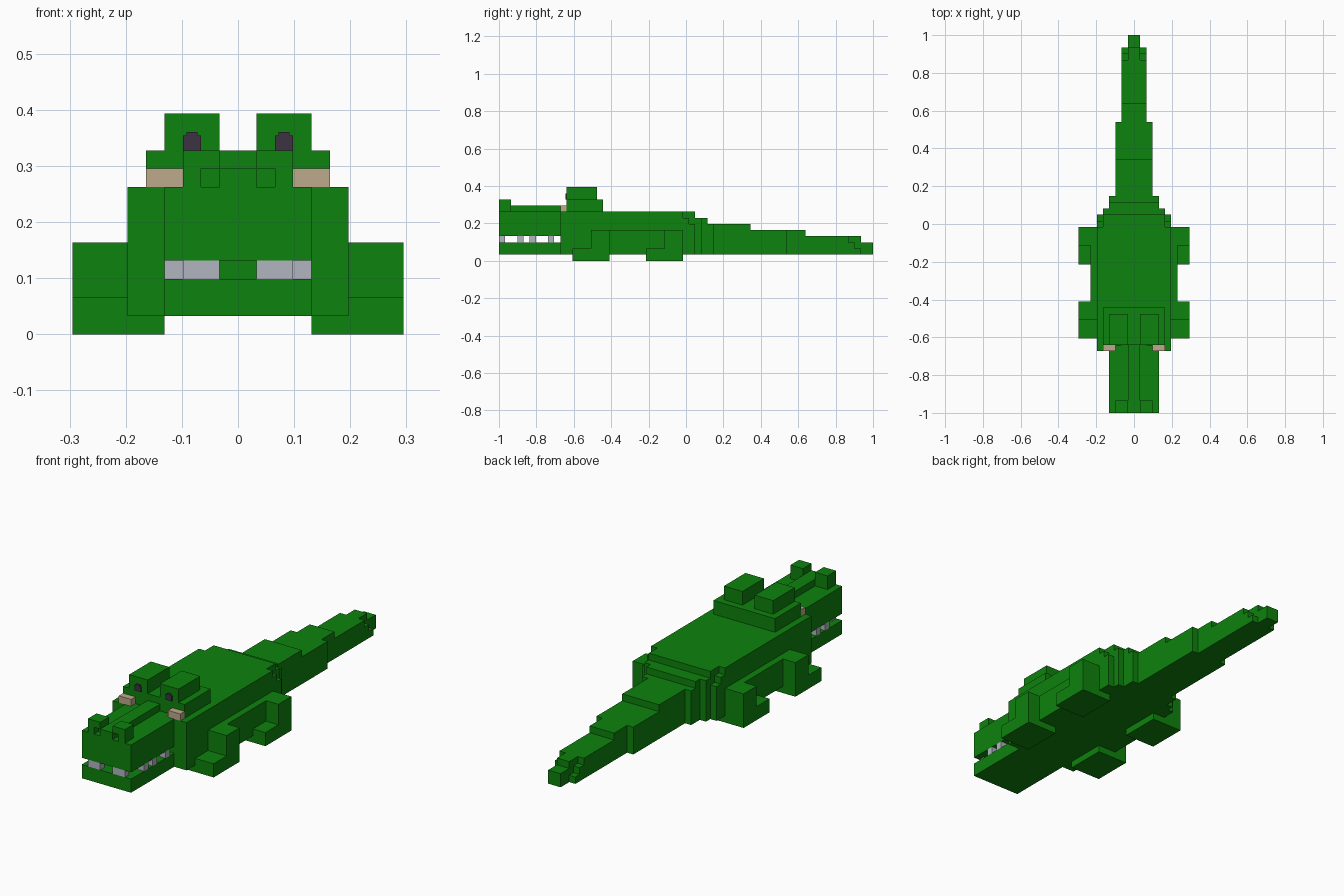
import bpy
import bmesh

cube = bpy.data.objects.get("Cube")
if cube:
    bpy.data.objects.remove(cube, do_unlink=True)

U = 2 / 61        # size of one block
MID = 30.5        # half the length in blocks


def material(name, color):
    m = bpy.data.materials.new(name)
    m.use_nodes = True
    m.diffuse_color = (*color, 1)
    bsdf = m.node_tree.nodes["Principled BSDF"]
    bsdf.inputs["Base Color"].default_value = (*color, 1)
    bsdf.inputs["Roughness"].default_value = 0.9
    return m


GREEN = material("green", (0.004, 0.225, 0.004))
TOOTH = material("tooth_grey", (0.44, 0.46, 0.52))
TAN = material("tan", (0.51, 0.40, 0.26))
DARK = material("pupil_dark", (0.045, 0.032, 0.055))


def blocks(name, mat, boxes):
    """One object from boxes (x0, x1, y0, y1, z0, z1) in block units."""
    bm = bmesh.new()
    for x0, x1, y0, y1, z0, z1 in boxes:
        x0, x1 = min(x0, x1), max(x0, x1)
        verts = bmesh.ops.create_cube(bm, size=1)["verts"]
        for v in verts:
            v.co.x = (x1 if v.co.x > 0 else x0) * U
            v.co.y = ((y1 if v.co.y > 0 else y0) - MID) * U
            v.co.z = (z1 if v.co.z > 0 else z0) * U
    mesh = bpy.data.meshes.new(name)
    bm.to_mesh(mesh)
    bm.free()
    mesh.materials.append(mat)
    obj = bpy.data.objects.new(name, mesh)
    bpy.context.collection.objects.link(obj)


def pair(name, mat, boxes):
    """The same part on the left and the right."""
    for side, s in (("left", 1), ("right", -1)):
        blocks(side + "_" + name, mat, [(s * b[0], s * b[1], *b[2:]) for b in boxes])


def steps(name, spans):
    """Stepped run from (half width, start, end, top), flat underneath."""
    blocks(name, GREEN, [(-w, w, a, b, 1, top) for w, a, b, top in spans])


# Trunk with stepped hips
steps("body", [(6, 10, 30, 8), (6, 30, 31, 7), (6, 31, 32, 6), (5, 30, 32, 8)])
steps("hips", [(5, 32, 33, 7), (4, 33, 34, 7), (4, 34, 35, 6)])

# Tapering tail
steps("tail", [(3, 35, 41, 6), (3, 41, 47, 5), (2, 47, 50, 5), (2, 50, 57, 4)])
steps("tail_tip", [(2, 57, 58, 3), (2, 58, 59, 2), (1, 57, 59, 4), (1, 59, 61, 3)])

# Snout
blocks("lower_jaw", GREEN, [(-4, 4, 0, 10, 1, 3)])
blocks("upper_jaw", GREEN, [(-4, 4, 0, 10, 4, 8)])
blocks("snout_ridge", GREEN, [(-1, 1, 0, 11, 8, 9)])
pair("nostril", GREEN, [(1, 3, 0, 2, 9, 10), (2, 3, 0, 1, 8, 9), (1, 3, 1, 2, 8, 9)])

# Teeth
pair("front_teeth", TOOTH, [(1, 3, 0, 1, 3, 4)])
pair("side_teeth", TOOTH, [(3, 4, y, y + 1, 3, 4) for y in (3, 5, 8)])

# Brow, eyes and cheeks
blocks("brow", GREEN, [(-5, 5, 11, 17, 8, 10)])
pair("eye", GREEN, [(1, 4, 11, 16, 10, 12)])
pair("pupil", DARK, [(2, 3, 10.85, 11, 10, 10.8), (2.2, 2.8, 10.85, 11, 10.8, 11)])
pair("cheek", TAN, [(3, 5, 10, 11, 8, 9)])

# Legs with forward feet, joined by a flank
for label, y in (("front", 12), ("back", 24)):
    pair(label + "_leg", GREEN, [(6, 9, y + 3, y + 6, 2, 5)])
    pair(label + "_foot", GREEN, [(4, 9, y, y + 6, 0, 1), (6, 9, y, y + 6, 1, 2)])
pair("flank", GREEN, [(6, 7, 18, 27, 1, 5)])
